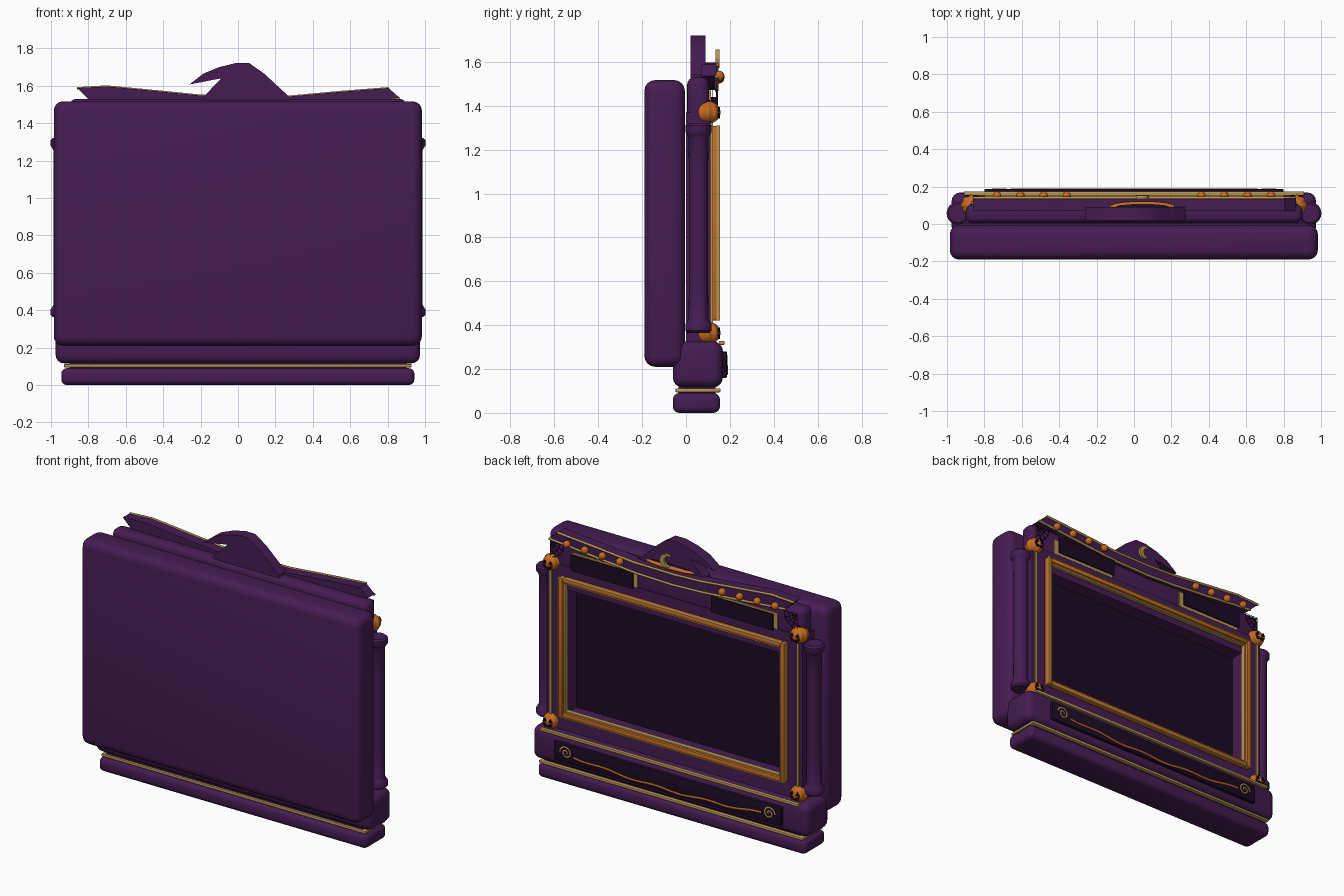
import bpy, bmesh, math
from mathutils import Matrix

if "Cube" in bpy.data.objects:
    bpy.data.objects.remove(bpy.data.objects["Cube"])


def material(name, rgb):
    m = bpy.data.materials.new(name)
    m.diffuse_color = (*rgb, 1)
    m.use_nodes = True
    m.node_tree.nodes["Principled BSDF"].inputs["Base Color"].default_value = m.diffuse_color
    return m


PURPLE = material("purple", (0.060, 0.0120, 0.086))
DARK = material("dark_purple", (0.011, 0.0032, 0.018))
GOLD = material("gold", (0.48, 0.30, 0.085))
ORANGE = material("orange", (0.56, 0.145, 0.015))
BLACK = material("black", (0.006, 0.003, 0.006))


def finish(name, bm, mat, angle=35):
    bmesh.ops.recalc_face_normals(bm, faces=bm.faces)
    me = bpy.data.meshes.new(name)
    bm.to_mesh(me)
    bm.free()
    me.materials.append(mat)
    ob = bpy.data.objects.new(name, me)
    bpy.context.collection.objects.link(ob)
    bpy.ops.object.select_all(action='DESELECT')
    ob.select_set(True)
    bpy.context.view_layer.objects.active = ob
    bpy.ops.object.shade_smooth_by_angle(angle=math.radians(angle))
    return ob


def box(name, x, y, z, mat, bevel=0.0, seg=4):
    """Box from (min, max) pairs, with rounded edges."""
    bm = bmesh.new()
    size = [b - a for a, b in (x, y, z)]
    mid = [(a + b) / 2 for a, b in (x, y, z)]
    bmesh.ops.create_cube(bm, size=1, matrix=Matrix.Translation(mid) @ Matrix.Diagonal((*size, 1)))
    if bevel:
        bmesh.ops.bevel(bm, geom=list(bm.edges), offset=bevel, segments=seg, profile=0.5, affect='EDGES')
    return finish(name, bm, mat)


def prism(name, pts, y0, y1, mat):
    """Outline in x, z pushed from y0 to y1."""
    bm = bmesh.new()
    f = bm.faces.new([bm.verts.new((x, y0, z)) for x, z in pts])
    ext = bmesh.ops.extrude_face_region(bm, geom=[f])
    bmesh.ops.translate(bm, verts=[v for v in ext['geom'] if isinstance(v, bmesh.types.BMVert)], vec=(0, y1 - y0, 0))
    return finish(name, bm, mat)


def tube(name, pts, r, mat):
    cu = bpy.data.curves.new(name, 'CURVE')
    cu.dimensions = '3D'
    cu.bevel_depth = r
    cu.bevel_resolution = 1
    cu.use_fill_caps = True
    sp = cu.splines.new('POLY')
    sp.points.add(len(pts) - 1)
    for p, c in zip(sp.points, pts):
        p.co = (*c, 1)
    cu.materials.append(mat)
    ob = bpy.data.objects.new(name, cu)
    bpy.context.collection.objects.link(ob)
    bpy.ops.object.select_all(action='DESELECT')
    ob.select_set(True)
    bpy.context.view_layer.objects.active = ob
    bpy.ops.object.convert(target='MESH')


def frame(name, hx, z0, z1, w, y, mat, bevel=0.0):
    """Rectangular picture frame made of four rails."""
    for s, side in ((-1, "left"), (1, "right")):
        box(f"{name}_{side}", sorted((s * hx, s * (hx - w))), y, (z0, z1), mat, bevel, 2)
    box(f"{name}_bottom", (-hx + w, hx - w), y, (z0, z0 + w), mat, bevel, 2)
    box(f"{name}_top", (-hx + w, hx - w), y, (z1 - w, z1), mat, bevel, 2)


def lathe(name, profile, cx, cy, mat, n=24):
    bm = bmesh.new()
    rings = [[bm.verts.new((cx + r * math.cos(2 * math.pi * i / n), cy + r * math.sin(2 * math.pi * i / n), z))
              for i in range(n)] for r, z in profile]
    for a, b in zip(rings, rings[1:]):
        for i in range(n):
            bm.faces.new((a[i], a[(i + 1) % n], b[(i + 1) % n], b[i]))
    bm.faces.new(rings[0])
    bm.faces.new(rings[-1])
    return finish(name, bm, mat)


def ball(name, c, r, mat, ribs=0, scale=(1, 1, 1), u=24, v=14):
    bm = bmesh.new()
    bmesh.ops.create_uvsphere(bm, u_segments=u, v_segments=v, radius=r)
    for p in bm.verts:
        k = 1 + (0.06 * math.cos(ribs * math.atan2(p.co.y, p.co.x)) if ribs else 0)
        p.co = [c[0] + p.co.x * k * scale[0], c[1] + p.co.y * k * scale[1], c[2] + p.co.z * scale[2]]
    return finish(name, bm, mat, 60)


# Rear housing and stepped base
box("rear_housing", (-0.985, 0.983), (-0.19, -0.005), (0.21, 1.517), PURPLE, 0.05)
box("base_foot", (-0.945, 0.943), (-0.06, 0.155), (0, 0.09), PURPLE, 0.03)
box("base_core", (-0.9, 0.9), (-0.035, 0.135), (0.05, 0.2), PURPLE)
box("base_gold_band", (-0.93, 0.928), (-0.048, 0.157), (0.094, 0.112), GOLD, 0.005, 2)
box("base_body", (-0.975, 0.973), (-0.06, 0.168), (0.116, 0.326), PURPLE, 0.045)
box("base_top_strip", (-0.91, 0.91), (0.15, 0.175), (0.31, 0.328), GOLD, 0.004, 2)
box("base_panel", (-0.8, 0.8), (0.15, 0.187), (0.16, 0.28), DARK, 0.006, 2)

# Base ornament: vine with an open curl at each end
vine = []
for i in range(41):
    x = -0.66 + 1.32 * i / 40
    vine.append((x, 0.182, 0.182 + 0.03 * (x / 0.66) ** 2 + 0.006 * math.sin(x * 18)))
tube("base_vine", vine, 0.009, ORANGE)
for s in (-1, 1):
    tube("base_curl", [(s * (0.715 + (0.042 - 0.0016 * i) * math.cos(i * 0.45)), 0.183,
                        0.225 + (0.042 - 0.0016 * i) * math.sin(i * 0.45)) for i in range(24)], 0.007, GOLD)

# Screen surround, recessed screen, orange rail with gold edge lines
frame("surround", 0.9, 0.3, 1.37, 0.145, (0.0, 0.112), PURPLE)
box("screen", (-0.78, 0.78), (0.0, 0.025), (0.4, 1.28), DARK)
frame("orange_trim", 0.797, 0.422, 1.308, 0.03, (0.108, 0.15), ORANGE, 0.008)
frame("gold_outer_line", 0.799, 0.42, 1.31, 0.006, (0.138, 0.154), GOLD)
frame("gold_inner_trim", 0.766, 0.452, 1.278, 0.011, (0.108, 0.138), GOLD, 0.003)

# Columns, side strips, webs and corner pumpkins
COLUMN = [(0.05, 0.365), (0.06, 0.375), (0.06, 0.405), (0.05, 0.42), (0.045, 0.43), (0.044, 0.6), (0.044, 1.08),
          (0.045, 1.255), (0.05, 1.265), (0.06, 1.28), (0.06, 1.31), (0.05, 1.32)]
for s in (-1, 1):
    lathe("column", COLUMN, s * 0.942, 0.057, PURPLE)
    box("side_gold_strip", sorted((s * 0.862, s * 0.878)), (0.105, 0.122), (0.36, 1.38), GOLD)
    for z in (0.364, 1.37):
        c = (s * 0.87, 0.1, z)
        ball("pumpkin", c, 0.054, ORANGE, ribs=8, scale=(1, 1, 0.95), u=48)
        lathe("pumpkin_stem", [(0.012, z + 0.035), (0.008, z + 0.058)], c[0], c[1], DARK, 8)
        for e in (-1, 1):
            ex = c[0] + e * 0.02
            prism("pumpkin_eye", [(ex - 0.014, z + 0.003), (ex + 0.014, z + 0.003), (ex, z + 0.025)],
                  0.147, 0.155, BLACK)
        prism("pumpkin_mouth", [(c[0] + dx, z + dz) for dx, dz in
              ((-0.034, -0.004), (-0.014, -0.011), (0, -0.006), (0.014, -0.011), (0.034, -0.004),
               (0.018, -0.028), (0, -0.023), (-0.018, -0.028))], 0.146, 0.154, BLACK)
    # corner web
    web = lambda a, r: (s * (0.87 - r * math.cos(a)), 0.122, 1.505 - r * math.sin(a))
    for k in range(5):
        tube("web_spoke", [web(k * math.pi / 8, 0), web(k * math.pi / 8, 0.1)], 0.0015, BLACK)
    for r in (0.035, 0.065, 0.095):
        tube("web_thread", [web(k * math.pi / 8, r) for k in range(5)], 0.0015, BLACK)

# Top beam with dark plates standing off gold backs
box("top_beam", (-0.9, 0.9), (0.005, 0.105), (1.33, 1.53), PURPLE, 0.035)
for s in (-1, 1):
    box("plate_gold_back", sorted((s * 0.264, s * 0.722)), (0.1, 0.113), (1.37, 1.47), GOLD)
    box("dark_plate", sorted((s * 0.276, s * 0.71)), (0.136, 0.145), (1.37, 1.472), DARK)
    box("plate_peg", sorted((s * 0.4, s * 0.6)), (0.11, 0.138), (1.4, 1.44), DARK)

# Swooping banner with gold edges and orange studs
TOP = [(-0.86, 1.588), (-0.7, 1.597), (-0.45, 1.573), (-0.2, 1.548), (0.0, 1.54), (0.275, 1.543), (0.55, 1.568),
       (0.805, 1.588)]
LOW = [(-0.8, 1.53), (-0.45, 1.5), (-0.2, 1.48), (0.0, 1.472), (0.25, 1.478), (0.55, 1.505), (0.865, 1.535)]
prism("banner", TOP + LOW[::-1], 0.07, 0.14, PURPLE)
for name, line in (("banner_top_trim", TOP), ("banner_low_trim", LOW)):
    tube(name, [(x, 0.14, z - 0.002) for x, z in line], 0.008, GOLD)
for s in (-1, 1):
    for x in (0.36, 0.483, 0.607, 0.733):
        ball("stud", (s * x, 0.152, 1.525 + 0.03 * (x - 0.36)), 0.023, ORANGE, u=12, v=8)

# Bent hat with orange band and crescent
prism("hat", [(-0.26, 1.607), (-0.185, 1.665), (-0.1, 1.7), (-0.013, 1.721), (0.06, 1.721), (0.14, 1.665),
              (0.275, 1.54), (0.275, 1.52), (-0.185, 1.52), (-0.185, 1.54), (-0.09, 1.64)], 0.02, 0.09, PURPLE)
ball("hat_band", (0.045, 0.095, 1.555), 0.175, ORANGE, scale=(1, 0.15, 0.08))
ball("hat_band_fill", (0.045, 0.093, 1.561), 0.145, DARK, scale=(1, 0.13, 0.065))
arc = [math.radians(-115 + 230 * i / 12) for i in range(13)]
outer = [(0.04 + 0.04 * math.cos(a), 1.615 + 0.042 * math.sin(a)) for a in arc]
inner = [(0.014 + 0.036 * math.cos(a), 1.615 + 0.033 * math.sin(a)) for a in arc[1:-1]]
prism("crescent", outer + inner[::-1], 0.135, 0.152, GOLD)
